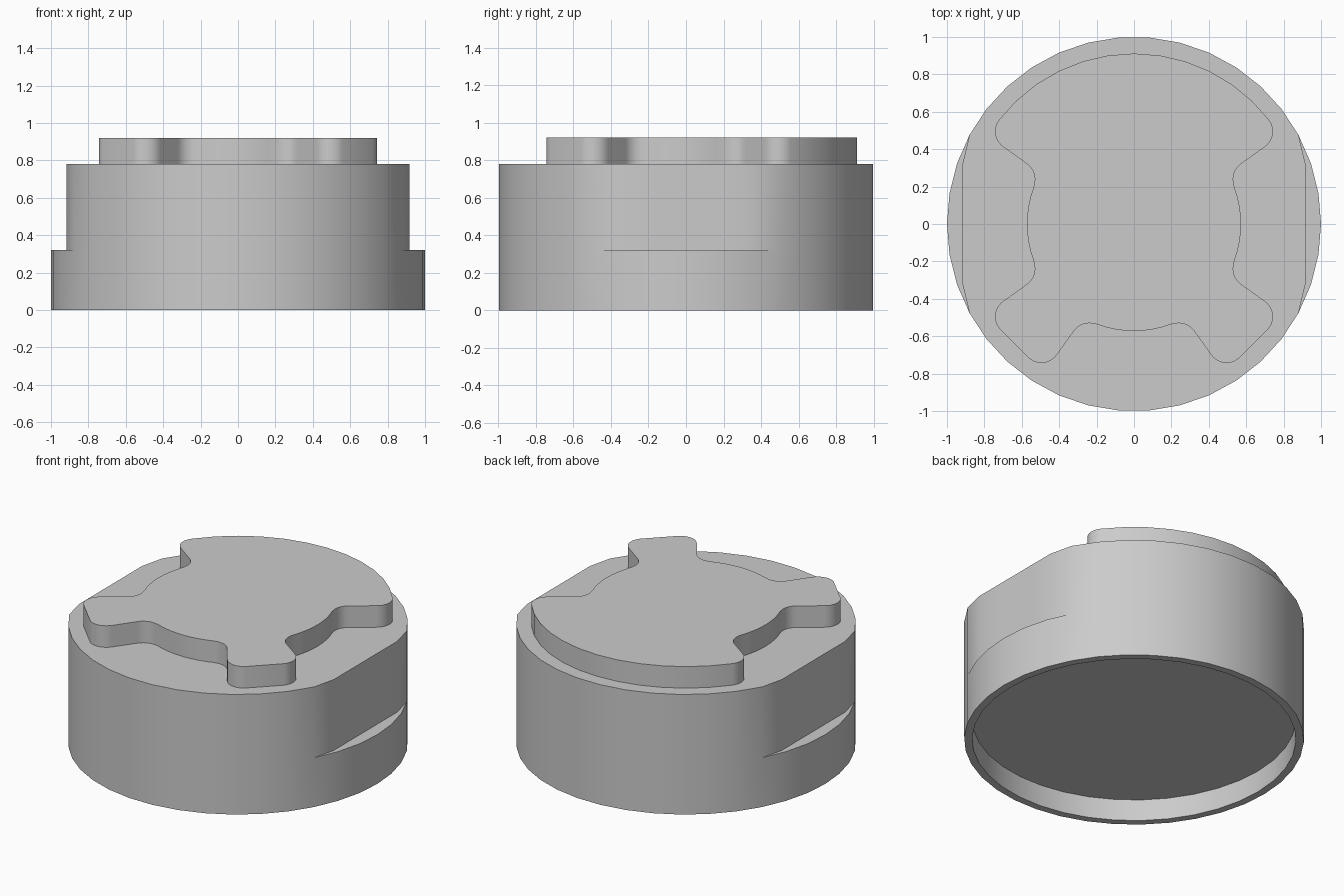
import bpy, bmesh
from math import sin, cos, pi, atan2, acos, hypot, radians

cube = bpy.data.objects.get("Cube")
if cube:
    bpy.data.objects.remove(cube)

SIDES = 38
Z_LEDGE, Z_TOP, Z_CAP, RECESS = 0.32, 0.78, 0.92, 0.14

grey = bpy.data.materials.new("plain grey")
grey.use_nodes = True
colour = (0.6, 0.6, 0.6, 1)
grey.diffuse_color = colour
grey.node_tree.nodes["Principled BSDF"].inputs["Base Color"].default_value = colour


def loft(name, rings):
    """Skin a stack of rings (each a list of xyz points) and close both ends."""
    bm = bmesh.new()
    loops = [[bm.verts.new(p) for p in ring] for ring in rings]
    n = len(loops[0])
    for a, b in zip(loops, loops[1:]):
        for i in range(n):
            j = (i + 1) % n
            bm.faces.new((a[i], a[j], b[j], b[i]))
    bm.faces.new(loops[0][::-1])
    bm.faces.new(loops[-1])
    bmesh.ops.remove_doubles(bm, verts=bm.verts, dist=1e-4)
    bmesh.ops.dissolve_degenerate(bm, edges=bm.edges, dist=1e-5)
    bmesh.ops.recalc_face_normals(bm, faces=bm.faces)
    mesh = bpy.data.meshes.new(name)
    bm.to_mesh(mesh)
    bm.free()
    mesh.materials.append(grey)
    obj = bpy.data.objects.new(name, mesh)
    bpy.context.collection.objects.link(obj)
    bpy.ops.object.select_all(action='DESELECT')
    obj.select_set(True)
    bpy.context.view_layer.objects.active = obj
    bpy.ops.object.shade_smooth_by_angle(angle=radians(30))
    return obj


def arc(cx, cy, r, start, end, steps):
    angles = [start + (end - start) * i / steps for i in range(steps + 1)]
    return [(cx + r * cos(a), cy + r * sin(a)) for a in angles]


# Round body: recessed underside, side flats above a ledge
flat_x = cos(2.5 * 2 * pi / SIDES) if SIDES % 2 else cos(radians(23.68))


def ring(r, z, limit=2):
    pts = arc(0, 0, r, 0, 2 * pi, SIDES)[:-1]
    return [(max(-limit, min(limit, x)), y, z) for x, y in pts]


loft("body", [ring(0.953, RECESS), ring(0.953, 0), ring(1, 0), ring(1, Z_LEDGE),
              ring(1, Z_LEDGE, flat_x), ring(1, Z_TOP, flat_x)])

# Raised cap outline: three rounded notches around a disc, full arc at the back
R_IN, R_FILLET = 0.572, 0.1
valley, tip = (0.63, 0.24), (0.643, 0.495)
a_valley, a_tip = atan2(valley[1], valley[0]), atan2(tip[1], tip[0])
R_OUT = hypot(*tip) + R_FILLET
du, dv = tip[0] - valley[0], tip[1] - valley[1]
a_join = atan2(dv, du) + acos(2 * R_FILLET / hypot(du, dv))

half = arc(0, 0, R_IN, 0, a_valley, 4)
half += arc(*valley, R_FILLET, pi + a_valley, a_join, 7)[1:]
half += arc(*tip, R_FILLET, a_join - pi, a_tip, 9)
notch = [(u, -v) for u, v in half[:0:-1]] + half

outline = []
for turn in (pi, 1.5 * pi, 2 * pi):
    c, s = cos(turn), sin(turn)
    outline += [(u * c - v * s, u * s + v * c) for u, v in notch]
outline += arc(0, 0, R_OUT, a_tip, pi - a_tip, 12)[1:-1]

loft("raised_cap", [[(x, y, z) for x, y in outline] for z in (Z_TOP, Z_CAP)])
